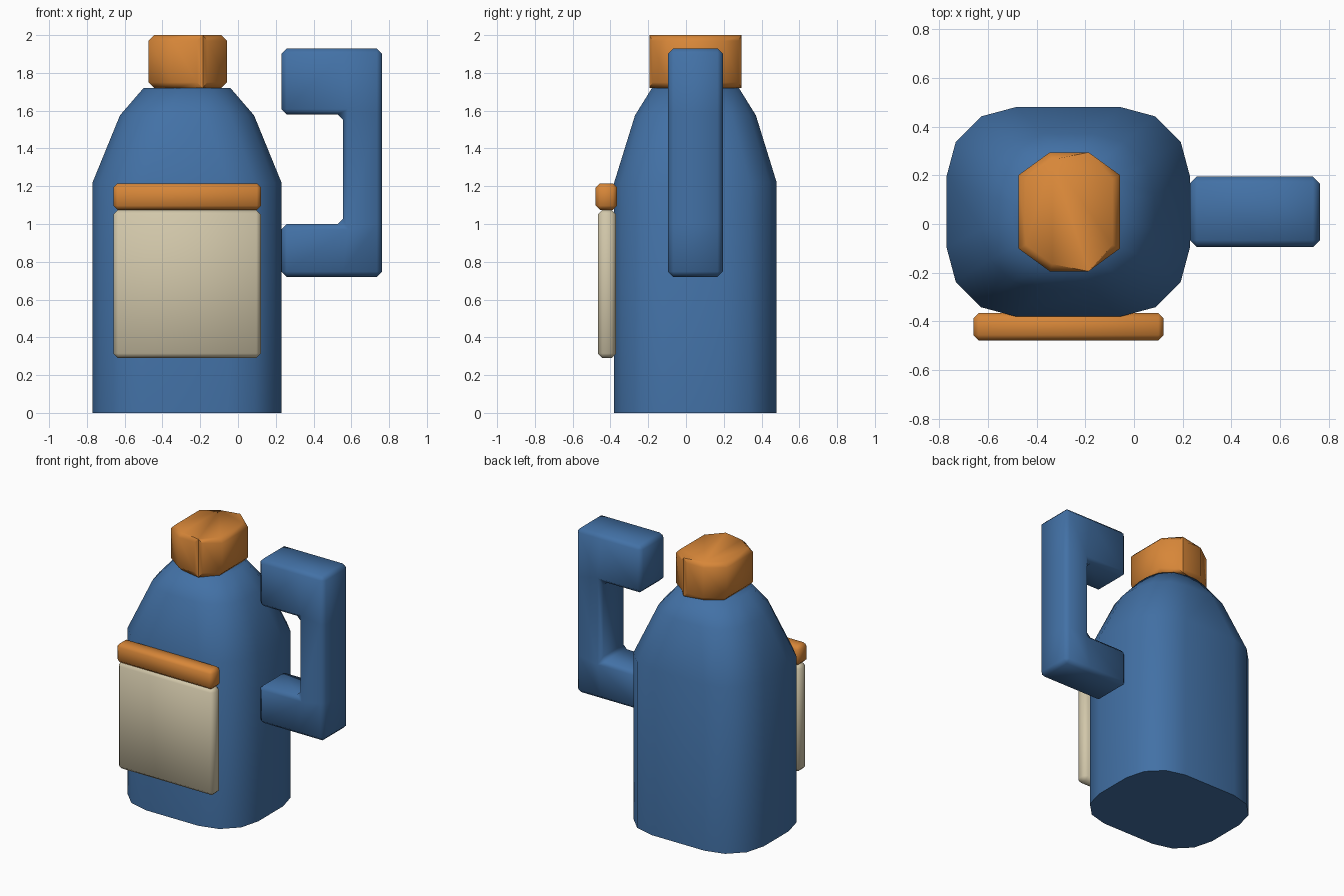
import bpy, bmesh, math

default = bpy.data.objects.get("Cube")
if default:
    bpy.data.objects.remove(default, do_unlink=True)


def material(name, rgb):
    mat = bpy.data.materials.new(name)
    mat.use_nodes = True
    color = (*rgb, 1)
    mat.diffuse_color = color
    mat.node_tree.nodes["Principled BSDF"].inputs["Base Color"].default_value = color
    return mat


blue = material("blue", (0.055, 0.165, 0.38))
orange = material("orange", (0.68, 0.24, 0.04))
beige = material("beige", (0.64, 0.57, 0.40))


def bevel_sharp(bm, width):
    bmesh.ops.recalc_face_normals(bm, faces=bm.faces)
    edges = [e for e in bm.edges if e.calc_face_angle(0) > math.radians(60)]
    bmesh.ops.bevel(bm, geom=edges, offset=width, segments=1,
                    affect='EDGES', clamp_overlap=True)


def finish(bm, name, mat, angle=60):
    bmesh.ops.recalc_face_normals(bm, faces=bm.faces)
    mesh = bpy.data.meshes.new(name)
    bm.to_mesh(mesh)
    bm.free()
    mesh.materials.append(mat)
    obj = bpy.data.objects.new(name, mesh)
    bpy.context.collection.objects.link(obj)
    bpy.ops.object.select_all(action='DESELECT')
    obj.select_set(True)
    bpy.context.view_layer.objects.active = obj
    bpy.ops.object.shade_smooth_by_angle(angle=math.radians(angle))
    return obj


def rounded_box(name, mat, low, high, width):
    bm = bmesh.new()
    bmesh.ops.create_cube(bm, size=1)
    for v in bm.verts:
        v.co = [high[i] if v.co[i] > 0 else low[i] for i in range(3)]
    bevel_sharp(bm, width)
    return finish(bm, name, mat)


CX, CY = -0.27, 0.05


def rounded_ring(bm, z, hx, hy, radius):
    """Rounded rectangle with four points on each corner."""
    ring = []
    for corner, (sx, sy) in enumerate(((1, 1), (-1, 1), (-1, -1), (1, -1))):
        for step in range(4):
            a = math.radians(90 * corner + 30 * step)
            ring.append(bm.verts.new((
                CX + sx * (hx - radius) + radius * math.cos(a),
                CY + sy * (hy - radius) + radius * math.sin(a), z)))
    return ring


# Bottle body: lofted rings that narrow to the neck
bm = bmesh.new()
rings = [rounded_ring(bm, *r) for r in (
    (0, 0.50, 0.43, 0.285),
    (1.22, 0.50, 0.43, 0.285),
    (1.575, 0.355, 0.32, 0.25),
    (1.72, 0.23, 0.23, 0.19))]
for lower, upper in zip(rings, rings[1:]):
    for i in range(len(lower)):
        j = (i + 1) % len(lower)
        bm.faces.new((lower[i], lower[j], upper[j], upper[i]))
bm.faces.new(rings[0][::-1])
bm.faces.new(rings[-1])
finish(bm, "bottle_body", blue)

# Ten-sided cap
bm = bmesh.new()
bmesh.ops.create_cone(bm, cap_ends=True, segments=10, radius1=0.257,
                      radius2=0.257, depth=0.28)
for v in bm.verts:
    a = round(math.atan2(v.co.y, v.co.x) / math.radians(36)) * math.radians(36)
    v.co.x, v.co.y = 0.257 * math.cos(a) + CX + 0.004, 0.257 * math.sin(a) + CY
    v.co.z += 1.86
bevel_sharp(bm, 0.03)
finish(bm, "cap", orange)

# Front pocket and its flap
rounded_box("pocket", beige, (-0.66, -0.467, 0.29), (0.122, -0.37, 1.075), 0.025)
rounded_box("pocket_flap", orange, (-0.66, -0.478, 1.075), (0.122, -0.365, 1.215), 0.022)

# Side handle: C-shaped grid of cells, extruded in depth
xs, zs = (0.23, 0.555, 0.763), (0.72, 1.0, 1.58, 1.93)
bm = bmesh.new()
grid = [[bm.verts.new((x, -0.095, z)) for z in zs] for x in xs]
for i, k in ((0, 0), (1, 0), (1, 1), (1, 2), (0, 2)):
    bm.faces.new((grid[i][k], grid[i + 1][k], grid[i + 1][k + 1], grid[i][k + 1]))
extruded = bmesh.ops.extrude_face_region(bm, geom=bm.faces[:])["geom"]
for v in extruded:
    if isinstance(v, bmesh.types.BMVert):
        v.co.y = 0.195
bevel_sharp(bm, 0.028)
finish(bm, "handle", blue)
